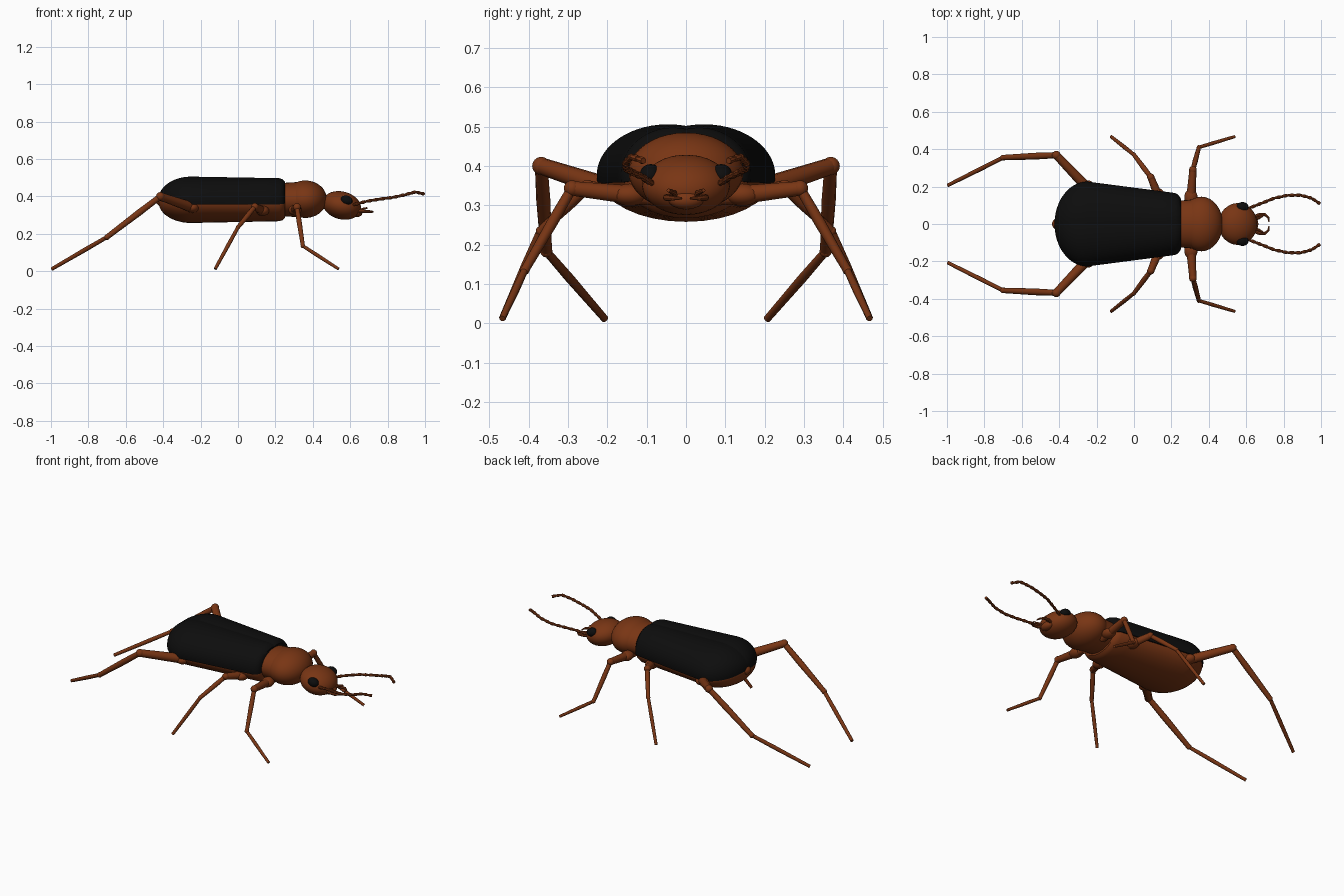
import bpy, bmesh, math
from mathutils import Vector, Matrix

default = bpy.data.objects.get("Cube")
if default:
    bpy.data.objects.remove(default, do_unlink=True)


def material(name, color, rough):
    m = bpy.data.materials.new(name)
    m.use_nodes = True
    m.diffuse_color = color
    bsdf = m.node_tree.nodes["Principled BSDF"]
    bsdf.inputs["Base Color"].default_value = color
    bsdf.inputs["Roughness"].default_value = rough
    return m


BROWN = material("rust brown", (0.19, 0.036, 0.007, 1), 0.6)
BLACK = material("black", (0.004, 0.004, 0.004, 1), 0.6)


def finish(name, bm, mat, mirror=False):
    """Turn a bmesh into a smooth object, optionally mirrored across y."""
    bmesh.ops.recalc_face_normals(bm, faces=bm.faces)
    mesh = bpy.data.meshes.new(name)
    bm.to_mesh(mesh)
    bm.free()
    mesh.materials.append(mat)
    ob = bpy.data.objects.new(name, mesh)
    bpy.context.collection.objects.link(ob)
    if mirror:
        mod = ob.modifiers.new("mirror", 'MIRROR')
        mod.use_axis = (False, True, False)
        mod.use_mirror_merge = False
    bpy.ops.object.select_all(action='DESELECT')
    ob.select_set(True)
    bpy.context.view_layer.objects.active = ob
    bpy.ops.object.shade_smooth_by_angle(angle=math.radians(40))
    return ob


def loft(bm, rings):
    """Skin a list of closed rings and cap both ends."""
    loops = [[bm.verts.new(p) for p in ring] for ring in rings]
    n = len(loops[0])
    for a, b in zip(loops, loops[1:]):
        for i in range(n):
            j = (i + 1) % n
            bm.faces.new((a[i], a[j], b[j], b[i]))
    bm.faces.new(loops[0])
    bm.faces.new(loops[-1])


def tube(bm, path, radii, sides=10):
    """Round tube through the path, one radius for each point."""
    path = [Vector(p) for p in path]
    rings = []
    for i, p in enumerate(path):
        d = path[min(i + 1, len(path) - 1)] - path[max(i - 1, 0)]
        side = d.cross(Vector((0, 0, 1))).normalized()
        up = side.cross(d).normalized()
        angles = [2 * math.pi * k / sides for k in range(sides)]
        rings.append([p + radii[i] * (side * math.cos(a) + up * math.sin(a)) for a in angles])
    loft(bm, rings)


def ball(bm, center, size, pitch=0):
    m = (Matrix.Translation(center) @ Matrix.Rotation(math.radians(pitch), 4, 'Y')
         @ Matrix.Diagonal((*size, 1)))
    bmesh.ops.create_uvsphere(bm, u_segments=32, v_segments=20, radius=1, matrix=m)


# Body outline: stations along x with a rounding factor for the tail
TAIL, SHOULDER, NECK = -0.425, -0.25, 0.25
stations = []
for k in range(13):
    a = math.pi / 2 * k / 12
    stations.append((SHOULDER + (TAIL - SHOULDER) * math.cos(a), max(math.sin(a), 0.03)))
stations += [(x, 1) for x in (-0.15, -0.05, 0.05, 0.15, 0.22)]
stations += [(0.238, 0.95), (NECK, 0.85)]


def half_width(x):
    return 0.227 - 0.13 * max(0, x - SHOULDER)


# Wing covers: two domed halves meeting in a shallow centre groove
bm = bmesh.new()
rings = []
end = math.acos(-0.25)
for x, s in stations:
    w = half_width(x) * s
    h = (0.13 - 0.018 * max(0, x - SHOULDER)) * s
    base = 0.385 - 0.015 * s
    ring = []
    for k in range(21):
        t = -0.15 + (end + 0.15) * k / 20
        ring.append((x, w * (0.2 + 0.8 * math.cos(t)), base + 0.006 * s + h * math.sin(t)))
    ring.append((x, 0, base))
    rings.append(ring)
loft(bm, rings)
finish("wing_covers", bm, BLACK, mirror=True)

# Abdomen: belly under the covers
bm = bmesh.new()
rings = []
for x, s in stations:
    w = half_width(x) * 0.96 * s
    down = (0.112 - 0.02 * max(0, x - SHOULDER)) * s
    ring = []
    for k in range(32):
        t = 2 * math.pi * k / 32
        height = 0.07 * s if math.sin(t) > 0 else down
        ring.append((x, w * math.cos(t), 0.37 + height * math.sin(t)))
    rings.append(ring)
loft(bm, rings)
ball(bm, (-0.4, 0, 0.375), (0.038, 0.035, 0.03))
finish("abdomen", bm, BROWN)

# Thorax: round shield behind the head, with a collar into the abdomen
bm = bmesh.new()
ball(bm, (0.36, 0, 0.385), (0.115, 0.146, 0.1))
rings = []
for x, w, h in ((0.22, 0.125, 0.088), (0.29, 0.128, 0.092), (0.36, 0.14, 0.096)):
    rings.append([(x, w * math.cos(math.pi * k / 16), 0.383 + h * math.sin(math.pi * k / 16))
                  for k in range(32)])
loft(bm, rings)
finish("thorax", bm, BROWN)

# Head, tipped slightly down
bm = bmesh.new()
ball(bm, (0.555, 0, 0.352), (0.105, 0.112, 0.074), pitch=15)
ball(bm, (0.635, 0, 0.315), (0.03, 0.045, 0.025), pitch=15)
finish("head", bm, BROWN)

# Eyes
bm = bmesh.new()
ball(bm, (0.58, 0.09, 0.379), (0.033, 0.027, 0.025), pitch=15)
finish("eyes", bm, BLACK, mirror=True)

# Antennae: a chain of flared segments along a curved path
antenna = [Vector(p) for p in ((0.615, 0.085, 0.355), (0.68, 0.11, 0.372), (0.75, 0.138, 0.385),
                               (0.82, 0.153, 0.393), (0.89, 0.154, 0.408), (0.95, 0.138, 0.424),
                               (0.995, 0.108, 0.413))]
points = []
for a, b in zip(antenna, antenna[1:]):
    points += [a, a.lerp(b, 0.5)]
points.append(antenna[-1])
bm = bmesh.new()
for a, b in zip(points, points[1:]):
    tube(bm, (a, a.lerp(b, 0.7), b), (0.006, 0.0095, 0.008), 8)
finish("antennae", bm, BROWN, mirror=True)

# Mouthparts: curved jaws and small feelers
bm = bmesh.new()
tube(bm, ((0.635, 0.035, 0.32), (0.67, 0.05, 0.32), (0.7, 0.05, 0.319),
          (0.718, 0.035, 0.318), (0.722, 0.01, 0.318)), (0.009, 0.009, 0.008, 0.006, 0.003), 8)
tube(bm, ((0.63, 0.025, 0.312), (0.665, 0.03, 0.332), (0.69, 0.045, 0.338)),
     (0.008, 0.007, 0.005), 8)
finish("mouthparts", bm, BROWN, mirror=True)

# Legs: hip, knee, ankle and toe points with the radius of each segment
legs = {
    "front_legs": (((0.3, 0.08, 0.32), (0.315, 0.29, 0.343), (0.347, 0.41, 0.135),
                    (0.538, 0.467, 0.012)), (0.024, 0.014, 0.01)),
    "middle_legs": (((0.15, 0.1, 0.315), (0.09, 0.25, 0.345), (0.0, 0.37, 0.235),
                     (-0.122, 0.467, 0.012)), (0.023, 0.014, 0.011)),
    "hind_legs": (((-0.17, 0.11, 0.315), (-0.415, 0.368, 0.4), (-0.7, 0.355, 0.183),
                   (-0.995, 0.207, 0.012)), (0.027, 0.018, 0.012)),
}
for name, (joints, widths) in legs.items():
    bm = bmesh.new()
    joints = [Vector(p) for p in joints]
    for a, b, r in zip(joints, joints[1:], widths):
        tube(bm, (a, a.lerp(b, 0.4), a.lerp(b, 0.85), b), (r * 0.9, r, r * 0.85, r * 0.8))
    for p, r in zip(joints[1:], widths):
        if p is not joints[-1]:
            ball(bm, p, (r * 0.85,) * 3)
    # Hip swelling against the body
    hip = joints[0].lerp(joints[1], 0.3)
    ball(bm, hip, (0.035, 0.045, 0.028))
    finish(name, bm, BROWN, mirror=True)
